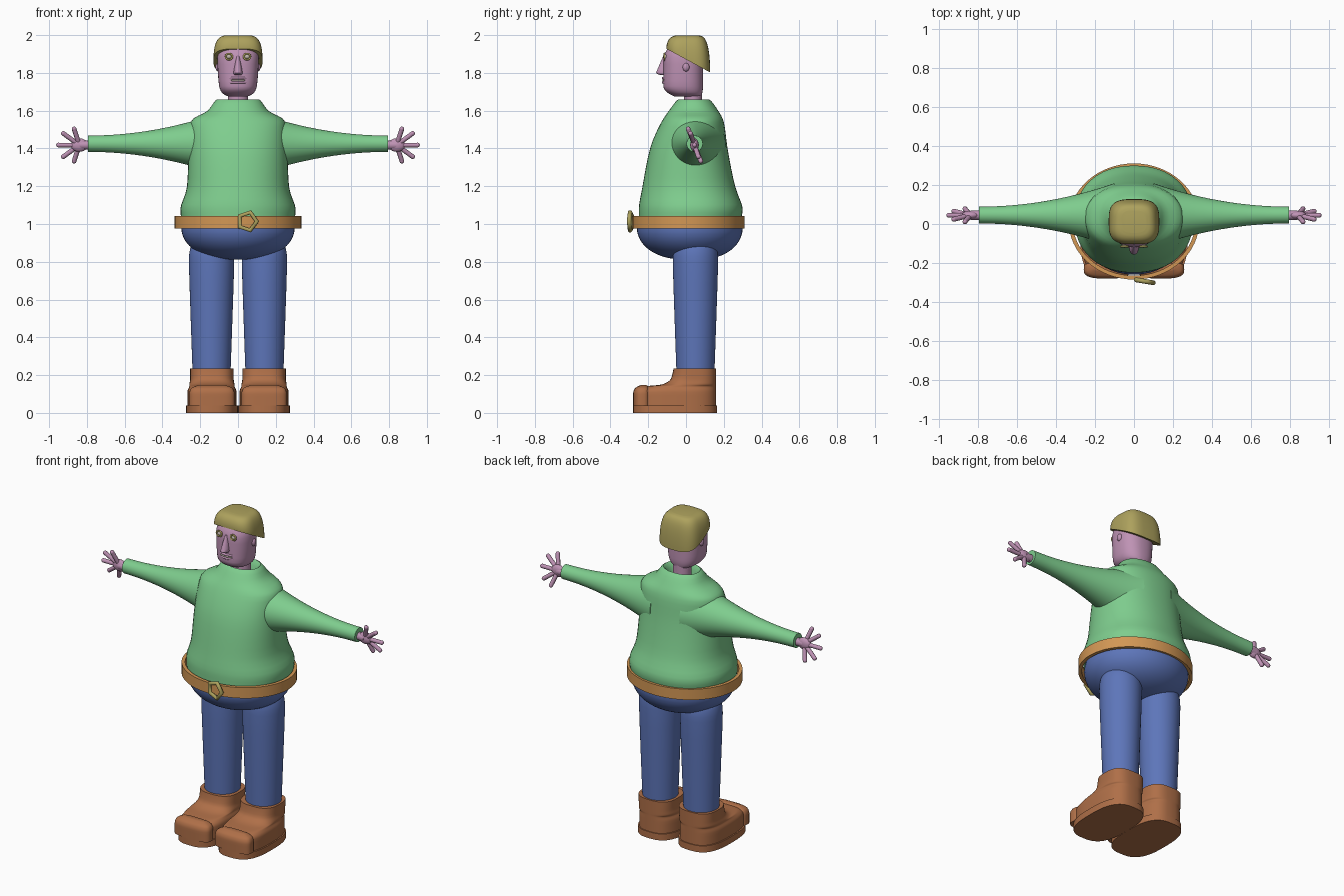
import bpy
import bmesh
from math import sin, cos, pi, radians, copysign
from mathutils import Vector

if "Cube" in bpy.data.objects:
    bpy.data.objects.remove(bpy.data.objects["Cube"])


def material(name, *rgb):
    mat = bpy.data.materials.new(name)
    mat.use_nodes = True
    mat.diffuse_color = (*rgb, 1)
    shader = mat.node_tree.nodes["Principled BSDF"]
    shader.inputs["Base Color"].default_value = (*rgb, 1)
    return mat


green = material("sweater green", .21, .61, .27)
blue = material("trouser blue", .11, .18, .49)
brown = material("boot brown", .43, .16, .065)
tan = material("belt tan", .65, .31, .09)
blond = material("hair blond", .42, .36, .11)
skin = material("skin pink", .52, .29, .46)
cream = material("teeth cream", .55, .48, .42)


def finish(name, bm, mat):
    bmesh.ops.recalc_face_normals(bm, faces=bm.faces[:])
    mesh = bpy.data.meshes.new(name)
    bm.to_mesh(mesh)
    bm.free()
    for face in mesh.polygons:
        face.use_smooth = True
    mesh.set_sharp_from_angle(angle=radians(40))
    mesh.materials.append(mat)
    bpy.context.collection.objects.link(bpy.data.objects.new(name, mesh))


def blend(before, start, end, after, t):
    """Smooth step between two values that never overshoots them."""
    step = end - start

    def tangent(other):
        return 2 * step * other / (step + other) if step * other > 0 else 0

    m, n = tangent(start - before), tangent(after - end)
    return (start + t * m + t * t * (3 * step - 2 * m - n)
            + t ** 3 * (m + n - 2 * step))


def refine(rings, steps=4):
    """Add in-between rings along a smooth path."""
    padded = [rings[0], *rings, rings[-1]]
    fine = []
    for group in zip(padded, padded[1:], padded[2:], padded[3:]):
        for k in range(steps):
            fine.append([blend(*values, k / steps) for values in zip(*group)])
    return fine + [rings[-1]]


def upright(point):
    return point


def loft(name, rings, mat, power=2, place=upright, slope=None, sides=48):
    """Skin over rings of (height, front y, back y, half width)."""
    bm = bmesh.new()
    rows = []
    for height, front, back, width in refine(rings):
        row = []
        for i in range(sides):
            angle = 2 * pi * i / sides
            x, y = (copysign(abs(v) ** (2 / power), v) for v in (cos(angle), sin(angle)))
            y *= (back - front) / 2
            z = height - y * slope(height) if slope else height
            row.append(bm.verts.new(place(Vector((x * width, (front + back) / 2 + y, z)))))
        rows.append(row)
    bm.faces.new(rows[0])
    bm.faces.new(rows[-1])
    for low, high in zip(rows, rows[1:]):
        for i in range(sides):
            bm.faces.new((low[i - 1], low[i], high[i], high[i - 1]))
    finish(name, bm, mat)


def ball(name, centre, size, mat):
    bm = bmesh.new()
    bmesh.ops.create_uvsphere(bm, u_segments=20, v_segments=12, radius=1)
    bmesh.ops.scale(bm, vec=size, verts=bm.verts)
    bmesh.ops.translate(bm, vec=centre, verts=bm.verts)
    finish(name, bm, mat)


def tube(name, points, thickness, mat, cyclic=False):
    curve = bpy.data.curves.new(name, 'CURVE')
    curve.dimensions = '3D'
    curve.bevel_depth = thickness
    curve.bevel_resolution = 3
    curve.use_fill_caps = True
    spline = curve.splines.new('POLY')
    spline.points.add(len(points) - 1)
    for target, point in zip(spline.points, points):
        target.co = (*point, 1)
    spline.use_cyclic_u = cyclic
    curve.materials.append(mat)
    bpy.context.collection.objects.link(bpy.data.objects.new(name, curve))


# Sweater with a turned-in collar
loft("sweater", [
    (1.02, -.25, .29, .3), (1.08, -.25, .3, .305), (1.2, -.23, .26, .27),
    (1.4, -.19, .22, .26), (1.54, -.13, .2, .25), (1.6, -.09, .17, .16),
    (1.66, -.04, .12, .11), (1.6, -.02, .09, .08)], green, power=2.2)

# Rounded trouser seat under the belt
bowl = [(1.03, -.25, .29, .29)]
for k in range(12):
    angle = k * pi / 24
    size = cos(angle) ** .8
    bowl.append((.98 - .17 * sin(angle), .03 - .29 * size, .03 + .27 * size, .3 * size))
loft("trouser_seat", bowl, blue)

# Belt: an open band made from an ellipse, thickened inwards
bm = bmesh.new()
bmesh.ops.create_circle(bm, segments=64, radius=1)
bmesh.ops.scale(bm, vec=(.335, .298, 1), verts=bm.verts)
bmesh.ops.translate(bm, vec=(0, .013, .977), verts=bm.verts)
wall = bmesh.ops.extrude_edge_only(bm, edges=bm.edges[:])["geom"]
raised = [item for item in wall if isinstance(item, bmesh.types.BMVert)]
bmesh.ops.translate(bm, vec=(0, 0, .066), verts=raised)
bmesh.ops.recalc_face_normals(bm, faces=bm.faces[:])
bmesh.ops.solidify(bm, geom=bm.faces[:], thickness=.02)
finish("belt", bm, tan)

# Five-sided buckle, slightly turned away from the belt
corners = []
for k in range(5):
    x = .05 + .05 * cos(k * 2 * pi / 5)
    corners.append((x, -.285 - x / 6, 1.014 + .05 * sin(k * 2 * pi / 5)))
tube("buckle", corners, .012, blond, cyclic=True)

for side, sign in (("left", 1), ("right", -1)):
    def beside(offset):
        return lambda p: Vector(((p.x + offset) * sign, p.y, p.z))

    def outward(p):
        return Vector((p.z * sign, p.y, p.x + 1.425))

    # Leg and boot
    loft(side + "_leg", [
        (.2, -.05, .15, .1), (.8, -.07, .17, .12), (.88, -.06, .16, .11),
        (.93, 0, .1, .06)], blue, place=beside(.14))
    foot = beside(.138)
    loft(side + "_boot", [
        (.03, -.27, .16, .13), (.11, -.27, .16, .13), (.14, -.22, .16, .12),
        (.15, -.13, .16, .12), (.18, -.08, .16, .115), (.235, -.066, .16, .115)],
        brown, 2.8, foot)
    loft(side + "_sole", [(0, -.28, .165, .138), (.04, -.28, .165, .138)], brown, 2.8, foot)
    loft(side + "_toe_cap", [
        (.04, -.28, -.185, .12), (.1, -.28, -.185, .12), (.13, -.27, -.19, .11),
        (.147, -.24, -.21, .07)], brown, 3, foot)

    # Sleeve narrowing from shoulder to wrist
    sleeve = []
    for k in range(9):
        t = k / 8
        radius = .043 + .12 * (1 - t) ** 2
        sleeve.append((.1 + .695 * t, .046 - radius, .046 + radius, radius))
    loft(side + "_sleeve", sleeve, green, place=outward)

    # Hand with a fan of five fingers
    palm = Vector((.84 * sign, .045, 1.418))
    ball(side + "_palm", palm, (.045, .022, .036), skin)
    tube(side + "_wrist", [palm - Vector((.07 * sign, 0, 0)), palm], .024, skin)
    for k, finger in enumerate(("thumb", "index", "middle", "ring", "little")):
        angle = radians(72 - 36 * k)
        reach = .08 + .03 * cos(angle)
        tip = palm + Vector((sign * reach * cos(angle), -.035 * sin(angle), reach * sin(angle)))
        tube(f"{side}_{finger}_finger", [palm, tip], .0125, skin)
        ball(f"{side}_{finger}_fingertip", tip, [.0125] * 3, skin)

    # Eye, its lid and the ear
    eye = Vector((.048 * sign, -.11, 1.886))
    ball(side + "_eye", eye, (.015, .012, .012), cream)
    lid = []
    for k in range(16):
        angle = k * pi / 8
        lid.append(eye + Vector((.018 * cos(angle), -.005, .016 * sin(angle))))
    tube(side + "_eyelid", lid, .005, blond, cyclic=True)
    ball(side + "_ear", (.106 * sign, 0, 1.83), (.013, .018, .022), skin)

# Neck, head and nose
loft("neck", [(1.59, -.01, .085, .053), (1.75, -.01, .085, .053)], skin)
loft("head", [
    (1.675, -.06, .08, .05), (1.69, -.09, .085, .08), (1.73, -.12, .09, .1),
    (1.88, -.118, .09, .11), (1.95, -.08, .08, .09)], skin, power=2.4)
loft("nose", [
    (1.79, -.14, -.09, .018), (1.8, -.158, -.09, .024), (1.89, -.12, -.09, .008)],
    skin, sides=24)

# Mouth
for name, height in (("upper_lip", 1.772), ("lower_lip", 1.75)):
    lip = []
    for k in range(-5, 6):
        lip.append((k * .009, -.122 + k * k * .0006, height))
    tube(name, lip, .0065, skin)
ball("teeth", (0, -.116, 1.761), (.04, .009, .008), cream)

# Bowl-cut hair: a boxy dome whose rim slopes down to the nape
dome = []
for k in range(12):
    angle = k * pi / 24
    size = cos(angle) ** .35
    dome.append((1.865 + .135 * sin(angle), .012 - .116 * size, .012 + .116 * size, .13 * size))
loft("hair", dome, blond, power=3.2, slope=lambda height: 4 * (2 - height))
